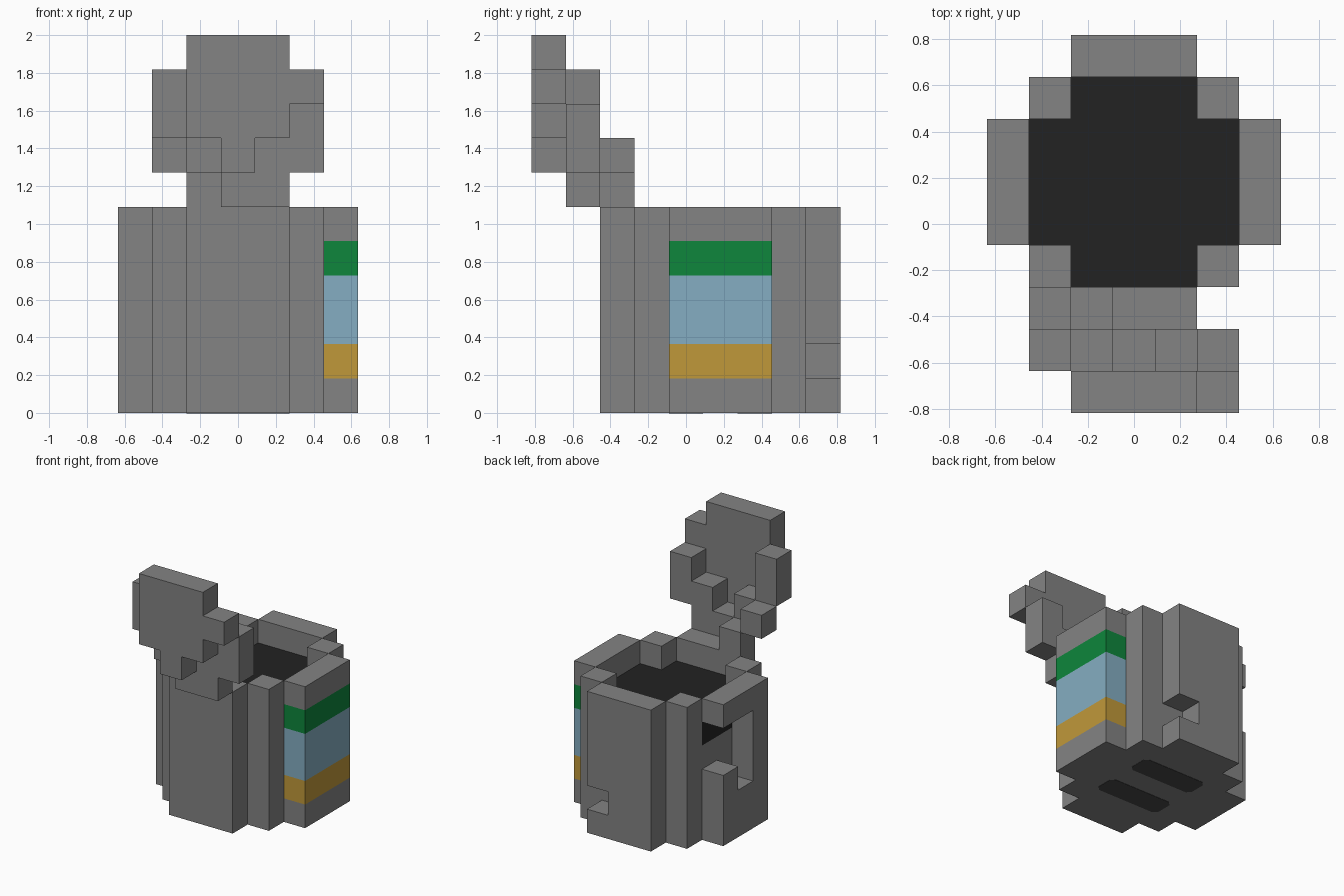
import bpy, bmesh
from mathutils import Vector

if "Cube" in bpy.data.objects:
    bpy.data.objects.remove(bpy.data.objects["Cube"], do_unlink=True)

U = 2 / 11            # edge of one block
MID = 5               # block row through the cup's centre


def material(name, hex_code):
    rgb = [int(hex_code[n:n + 2], 16) / 255 for n in (0, 2, 4)]
    lin = [c / 12.92 if c < 0.04045 else ((c + 0.055) / 1.055) ** 2.4 for c in rgb] + [1]
    mat = bpy.data.materials.new(name)
    mat.use_nodes = True
    mat.diffuse_color = lin
    mat.node_tree.nodes["Principled BSDF"].inputs["Base Color"].default_value = lin
    return mat


metal = material("grey_metal", "838383")
dark = material("near_black", "222222")
slot_grey = material("dark_grey", "484848")
green = material("green", "0E863C")
blue = material("light_blue", "85AEC2")
orange = material("ochre", "C0993A")

# Cup: a rounded block disc, stacked, with the liquid one block below the rim
parts = {}            # (i, j, k) block -> part name
for i in range(-3, 4):
    for d in range(-3, 4):
        if abs(i) + abs(d) > 4:
            continue
        inside = abs(i) + abs(d) <= 3 and max(abs(i), abs(d)) <= 2
        for k in range(6):
            cell = (i, MID + d, k)
            if not inside:
                parts[cell] = "side_label" if i == 3 else "cup_body"
            elif k < 5:
                parts[cell] = "liquid" if k == 4 else "cup_body"

# Drinking-side opening and the small notch at the back
for cell in [(-3, 6, 3), (-3, 6, 4), (-3, 5, 2), (-3, 5, 3), (-3, 5, 4), (1, 8, 1)]:
    del parts[cell]


# Raised lid: runs of blocks leaning forward off the front rim
def run(i0, i1, j, k0, k1):
    for i in range(i0, i1 + 1):
        for k in range(k0, k1 + 1):
            parts[(i, j, k)] = "lid"


run(-1, 1, 0, 8, 10)      # front plate
run(2, 2, 0, 9, 9)        # plate ear
run(0, 0, 0, 7, 7)        # plate tongue
run(-2, -2, 1, 8, 9)      # right cheek
run(2, 2, 1, 7, 8)        # left cheek
run(-1, -1, 1, 7, 7)
run(1, 1, 1, 7, 7)
run(0, 1, 1, 6, 6)        # neck
run(-2, -2, 2, 7, 7)      # side stub
run(-1, -1, 2, 6, 6)      # hinge


def corner(v):
    return Vector(((v[0] - 0.5) * U, (v[1] - 4.5) * U, v[2] * U))


def build(name, mats, index_of=lambda k: 0):
    """Mesh of all exposed block faces belonging to one part."""
    bm = bmesh.new()
    for cell, part in parts.items():
        if part != name:
            continue
        for axis in range(3):
            for step in (0, 1):
                near = list(cell)
                near[axis] += 2 * step - 1
                if tuple(near) in parts:
                    continue
                a, b = (axis + 1) % 3, (axis + 2) % 3
                ring = []
                for p, q in ((0, 0), (1, 0), (1, 1), (0, 1)):
                    v = list(cell)
                    v[axis] += step
                    v[a] += p
                    v[b] += q
                    ring.append(bm.verts.new(corner(v)))
                face = bm.faces.new(ring if step else ring[::-1])
                face.material_index = index_of(cell[2])
    bmesh.ops.remove_doubles(bm, verts=bm.verts, dist=0.001)
    finish(name, bm, mats)


def finish(name, bm, mats):
    mesh = bpy.data.meshes.new(name)
    bm.to_mesh(mesh)
    bm.free()
    for m in mats:
        mesh.materials.append(m)
    bpy.context.collection.objects.link(bpy.data.objects.new(name, mesh))


build("cup_body", [metal])
build("liquid", [dark])
build("lid", [metal])
build("side_label", [metal, orange, blue, green],
      lambda k: {1: 1, 2: 2, 3: 2, 4: 3}.get(k, 0))

# Two dark strips under the base, with clipped corners
for name, row in (("front_base_strip", MID - 1), ("back_base_strip", MID + 1)):
    bm = bmesh.new()
    bmesh.ops.create_cube(bm, size=1)
    for v in bm.verts:
        v.co = Vector((v.co.x * 3 * U, v.co.y * U + (row - 4) * U, v.co.z * 0.004))
    upright = [e for e in bm.edges if abs(e.verts[0].co.z - e.verts[1].co.z) > 0.001]
    bmesh.ops.bevel(bm, geom=upright, offset=0.03, segments=1, affect='EDGES')
    finish(name, bm, [slot_grey])
